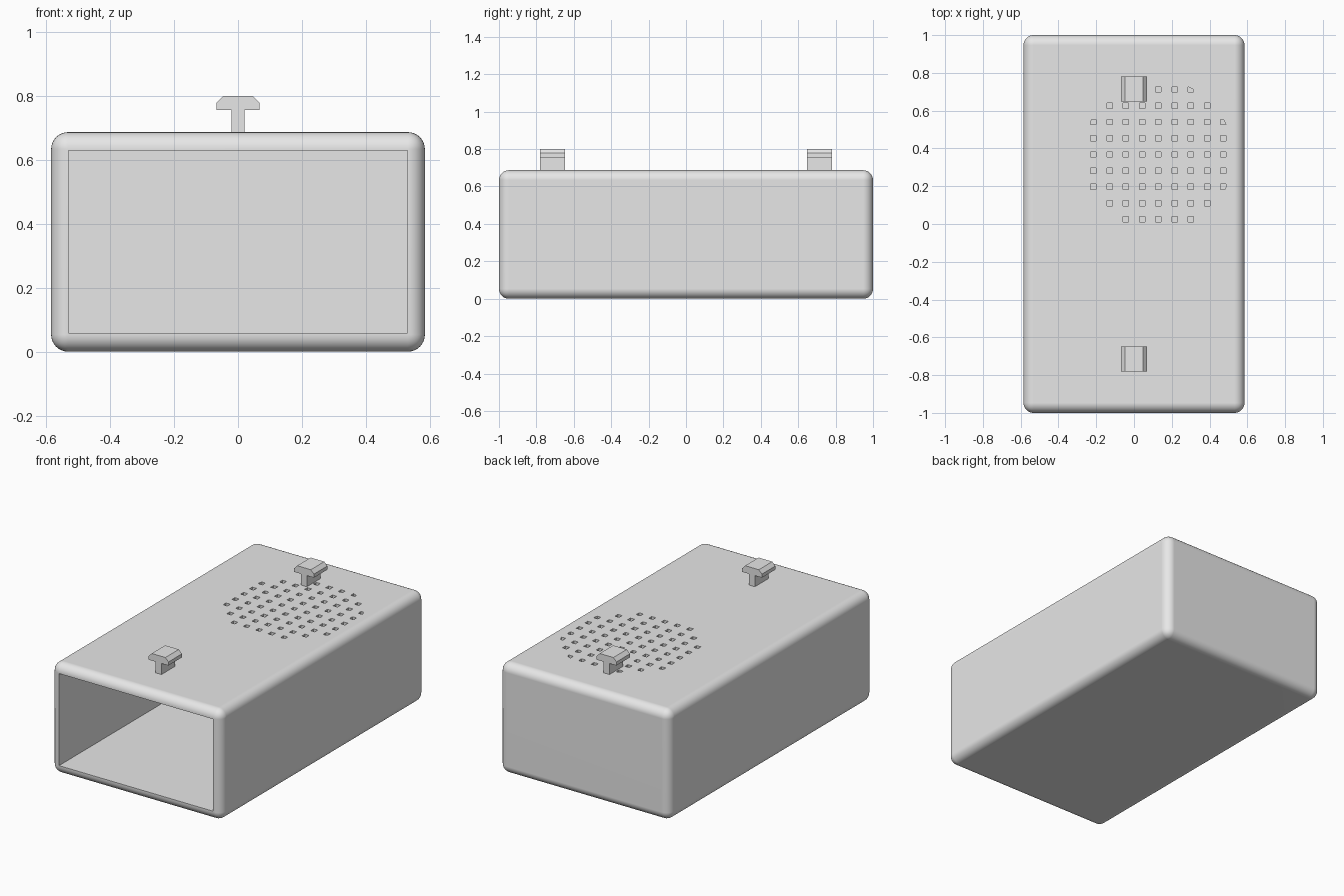
import bpy, bmesh, math
from mathutils import Vector, Matrix

cube = bpy.data.objects.get("Cube")
if cube:
    bpy.data.objects.remove(cube, do_unlink=True)

GREY = (0.8, 0.8, 0.8, 1.0)
grey = bpy.data.materials.new("light grey")
grey.use_nodes = True
grey.diffuse_color = GREY
grey.node_tree.nodes["Principled BSDF"].inputs["Base Color"].default_value = GREY


def add_box(bm, low, high):
    """Add an axis-aligned box and return its vertices."""
    low, high = Vector(low), Vector(high)
    size = Matrix.Diagonal((*(high - low), 1))
    return bmesh.ops.create_cube(
        bm, size=1, matrix=Matrix.Translation((low + high) / 2) @ size)["verts"]


def make_object(name, bm):
    bmesh.ops.recalc_face_normals(bm, faces=bm.faces)
    mesh = bpy.data.meshes.new(name)
    bm.to_mesh(mesh)
    bm.free()
    mesh.materials.append(grey)
    obj = bpy.data.objects.new(name, mesh)
    bpy.context.collection.objects.link(obj)
    return obj


def select_only(obj):
    bpy.ops.object.select_all(action='DESELECT')
    obj.select_set(True)
    bpy.context.view_layer.objects.active = obj


def cut(target, cutter):
    """Subtract the cutter, then discard it."""
    cutter.hide_render = True
    mod = target.modifiers.new("cut", 'BOOLEAN')
    mod.operation, mod.solver, mod.object = 'DIFFERENCE', 'EXACT', cutter
    select_only(target)
    bpy.ops.object.modifier_apply(modifier=mod.name)
    bpy.data.objects.remove(cutter, do_unlink=True)


# Rounded outer case
HALF_X, HEIGHT = 0.585, 0.687
bm = bmesh.new()
add_box(bm, (-HALF_X, -1, 0), (HALF_X, 1, HEIGHT))
bmesh.ops.bevel(bm, geom=list(bm.edges), offset=0.053, segments=8,
                profile=0.5, affect='EDGES')
case = make_object("case", bm)

# Cavity open at the front
bm = bmesh.new()
add_box(bm, (-0.53, -1.1, 0.058), (0.53, 0.944, 0.63))
cut(case, make_object("cavity_cutter", bm))

# Grille of square holes, trimmed to a circle
CENTRE, RADIUS = Vector((0.125, 0.362, 0)), 0.398
PITCH, HOLE = 0.086, 0.0145
bm = bmesh.new()
for i in range(-4, 5):
    for j in range(-4, 5):
        spot = Vector((0.129 + i * PITCH, 0.368 + j * PITCH, 0))
        offset = spot - CENTRE
        if offset.length > RADIUS + 0.005:
            continue
        piece = bmesh.new()
        add_box(piece, spot + Vector((-HOLE, -HOLE, 0.55)),
                spot + Vector((HOLE, HOLE, 0.75)))
        if offset.length > RADIUS - 0.03:
            rim = offset.normalized()
            bmesh.ops.bisect_plane(piece, geom=piece.verts[:] + piece.edges[:] + piece.faces[:],
                                   plane_co=CENTRE + rim * RADIUS, plane_no=rim,
                                   clear_outer=True)
            bmesh.ops.holes_fill(piece, edges=piece.edges)
        temp = bpy.data.meshes.new("hole")
        piece.to_mesh(temp)
        piece.free()
        bm.from_mesh(temp)
        bpy.data.meshes.remove(temp)
cut(case, make_object("grille_cutter", bm))

select_only(case)
bpy.ops.object.shade_smooth_by_angle(angle=math.radians(30))
case.modifiers.new("flat panels", 'WEIGHTED_NORMAL').keep_sharp = True

# Mounting clips: a T profile with a chamfered head
half = [(0.02, 0.66), (0.02, 0.756), (0.068, 0.756), (0.068, 0.778), (0.047, 0.8)]
profile = half + [(-x, z) for x, z in reversed(half)]
for name, y in (("front_clip", -0.78), ("back_clip", 0.648)):
    bm = bmesh.new()
    face = bm.faces.new([bm.verts.new((x, y, z)) for x, z in profile])
    new = bmesh.ops.extrude_face_region(bm, geom=[face])["geom"]
    bmesh.ops.translate(bm, vec=(0, 0.132, 0),
                        verts=[v for v in new if isinstance(v, bmesh.types.BMVert)])
    make_object(name, bm)
